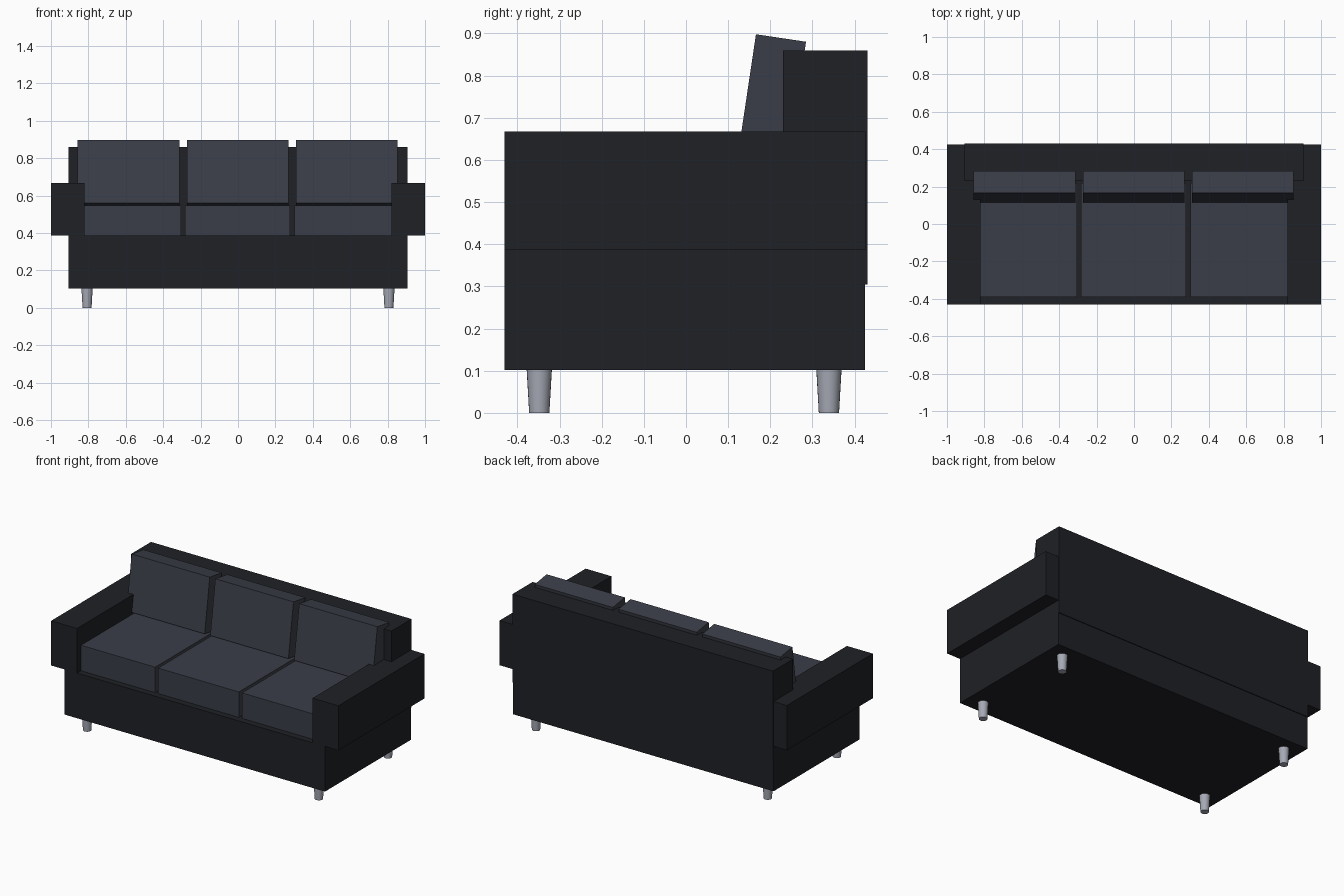
import bpy
import math

if "Cube" in bpy.data.objects:
    bpy.data.objects.remove(bpy.data.objects["Cube"])


def material(name, color):
    m = bpy.data.materials.new(name)
    m.diffuse_color = (*color, 1)
    m.use_nodes = True
    m.node_tree.nodes["Principled BSDF"].inputs["Base Color"].default_value = m.diffuse_color
    return m


DARK = material("dark_fabric", (0.014, 0.015, 0.019))
CUSHION = material("cushion_fabric", (0.042, 0.048, 0.065))
METAL = material("leg_metal", (0.38, 0.40, 0.46))


def box(name, x, y, z, mat):
    """Box from (min, max) ranges."""
    ranges = (x, y, z)
    bpy.ops.mesh.primitive_cube_add(size=1, location=[(a + b) / 2 for a, b in ranges])
    ob = bpy.context.object
    ob.name = name
    ob.scale = [b - a for a, b in ranges]
    bpy.ops.object.transform_apply(location=False, rotation=False, scale=True)
    ob.data.materials.append(mat)
    return ob


# Frame: base and backrest
box("base", (-0.907, 0.907), (-0.43, 0.425), (0.102, 0.386), DARK)
box("backrest", (-0.907, 0.907), (0.23, 0.43), (0.305, 0.86), DARK)

# Arms
for side, s in (("left", -1), ("right", 1)):
    box(side + "_arm", sorted((s * 0.82, s * 1.0)), (-0.43, 0.426), (0.386, 0.667), DARK)

# Seat cushions and leaning back cushions
TILT = math.radians(8.5)
for label, cx in (("left", -0.585), ("middle", -0.002), ("right", 0.582)):
    box(label + "_seat_cushion", (cx - 0.281, cx + 0.281), (-0.39, 0.22), (0.386, 0.546), CUSHION)
    back = box(label + "_back_cushion", (cx - 0.272, cx + 0.272),
               (0.140, 0.260), (0.549, 0.891), CUSHION)
    back.rotation_euler.x = -TILT

# Tapered legs
for depth, y in (("front", -0.348), ("back", 0.339)):
    for side, x in (("left", -0.807), ("right", 0.807)):
        bpy.ops.mesh.primitive_cone_add(vertices=24, radius1=0.024, radius2=0.030,
                                        depth=0.104, location=(x, y, 0.052))
        leg = bpy.context.object
        leg.name = f"{depth}_{side}_leg"
        leg.data.materials.append(METAL)
        bpy.ops.object.shade_smooth_by_angle()
